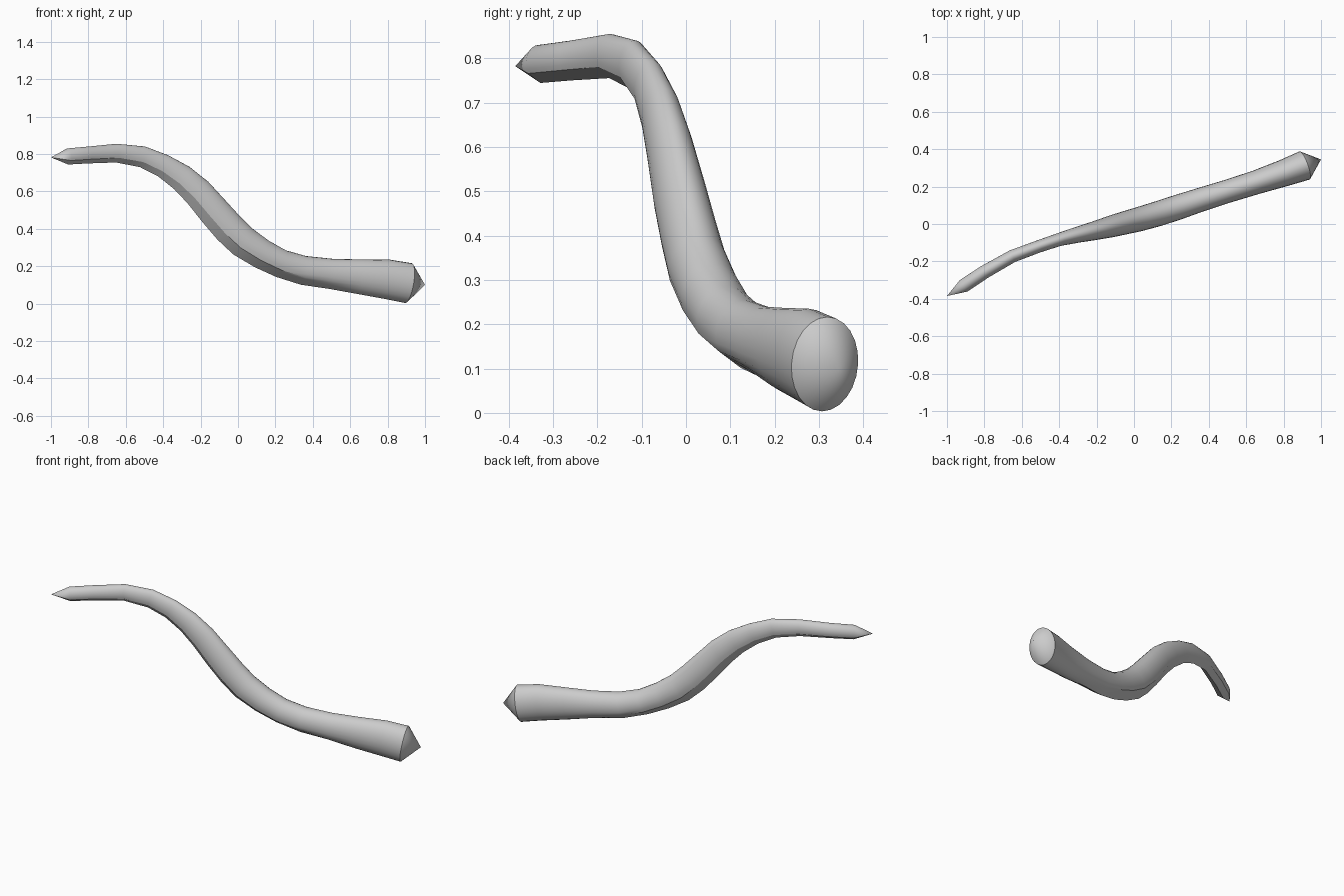
import bpy
import bmesh
import math
from mathutils import Vector

cube = bpy.data.objects.get("Cube")
if cube:
    bpy.data.objects.remove(cube, do_unlink=True)

SIDES = 24
UP = Vector((0, 0, 1))

# Centre line stations: x, y, z, half width, half height
STATIONS = [
    (-0.91, -0.33, 0.787, 0.037, 0.043),
    (-0.80, -0.257, 0.795, 0.036, 0.045),
    (-0.65, -0.172, 0.805, 0.034, 0.050),
    (-0.51, -0.12, 0.785, 0.033, 0.057),
    (-0.40, -0.083, 0.737, 0.035, 0.063),
    (-0.30, -0.057, 0.672, 0.043, 0.073),
    (-0.215, -0.037, 0.595, 0.050, 0.081),
    (-0.125, -0.014, 0.49, 0.058, 0.086),
    (-0.05, 0.006, 0.405, 0.062, 0.088),
    (0.025, 0.025, 0.333, 0.065, 0.087),
    (0.125, 0.054, 0.267, 0.067, 0.081),
    (0.23, 0.088, 0.214, 0.067, 0.076),
    (0.35, 0.128, 0.178, 0.064, 0.078),
    (0.50, 0.175, 0.159, 0.062, 0.081),
    (0.65, 0.222, 0.144, 0.064, 0.093),
    (0.80, 0.272, 0.13, 0.072, 0.106),
    (0.912, 0.313, 0.11, 0.080, 0.108),
]
THIN_TIP = (-1.0, -0.385, 0.782)
THICK_TIP = (1.0, 0.345, 0.1)


def section_point(angle, keel):
    """Unit oval whose underside is straightened into a keel."""
    u, v = math.cos(angle), math.sin(angle)
    crease = -0.5
    if v < crease - 0.01:
        straight = crease - (1 + crease) * (1 - abs(u) / math.cos(math.pi / 6))
        v += (straight - v) * keel
    return u, v


bm = bmesh.new()
centres = [Vector(s[:3]) for s in STATIONS]
rings = []
for i, (x, y, z, half_w, half_h) in enumerate(STATIONS):
    tangent = (centres[min(i + 1, len(centres) - 1)] - centres[max(i - 1, 0)]).normalized()
    side = tangent.cross(UP).normalized()
    normal = side.cross(tangent)
    # The keel fades out towards the thick end
    keel = min(1, max(0, (0.65 - x) / 0.3))
    ring = []
    for k in range(SIDES):
        u, v = section_point(2 * math.pi * k / SIDES, keel)
        ring.append(bm.verts.new(centres[i] + side * u * half_w + normal * v * half_h))
    rings.append(ring)

# Skin between neighbouring rings
for a, b in zip(rings, rings[1:]):
    for k in range(SIDES):
        n = (k + 1) % SIDES
        bm.faces.new((a[k], a[n], b[n], b[k]))

# Pointed ends
for ring, tip in ((rings[0], THIN_TIP), (rings[-1], THICK_TIP)):
    point = bm.verts.new(tip)
    for k in range(SIDES):
        bm.faces.new((ring[k], ring[(k + 1) % SIDES], point))

bmesh.ops.recalc_face_normals(bm, faces=bm.faces)
mesh = bpy.data.meshes.new("curved_horn")
bm.to_mesh(mesh)
bm.free()
horn = bpy.data.objects.new("curved_horn", mesh)
bpy.context.collection.objects.link(horn)

# Plain grey material
grey = bpy.data.materials.new("plain_grey")
grey.use_nodes = True
grey.diffuse_color = (0.6, 0.6, 0.6, 1)
grey.node_tree.nodes["Principled BSDF"].inputs["Base Color"].default_value = (0.6, 0.6, 0.6, 1)
mesh.materials.append(grey)

# Smooth skin with crisp end rims
bpy.ops.object.select_all(action="DESELECT")
horn.select_set(True)
bpy.context.view_layer.objects.active = horn
bpy.ops.object.shade_smooth_by_angle(angle=math.radians(28))
